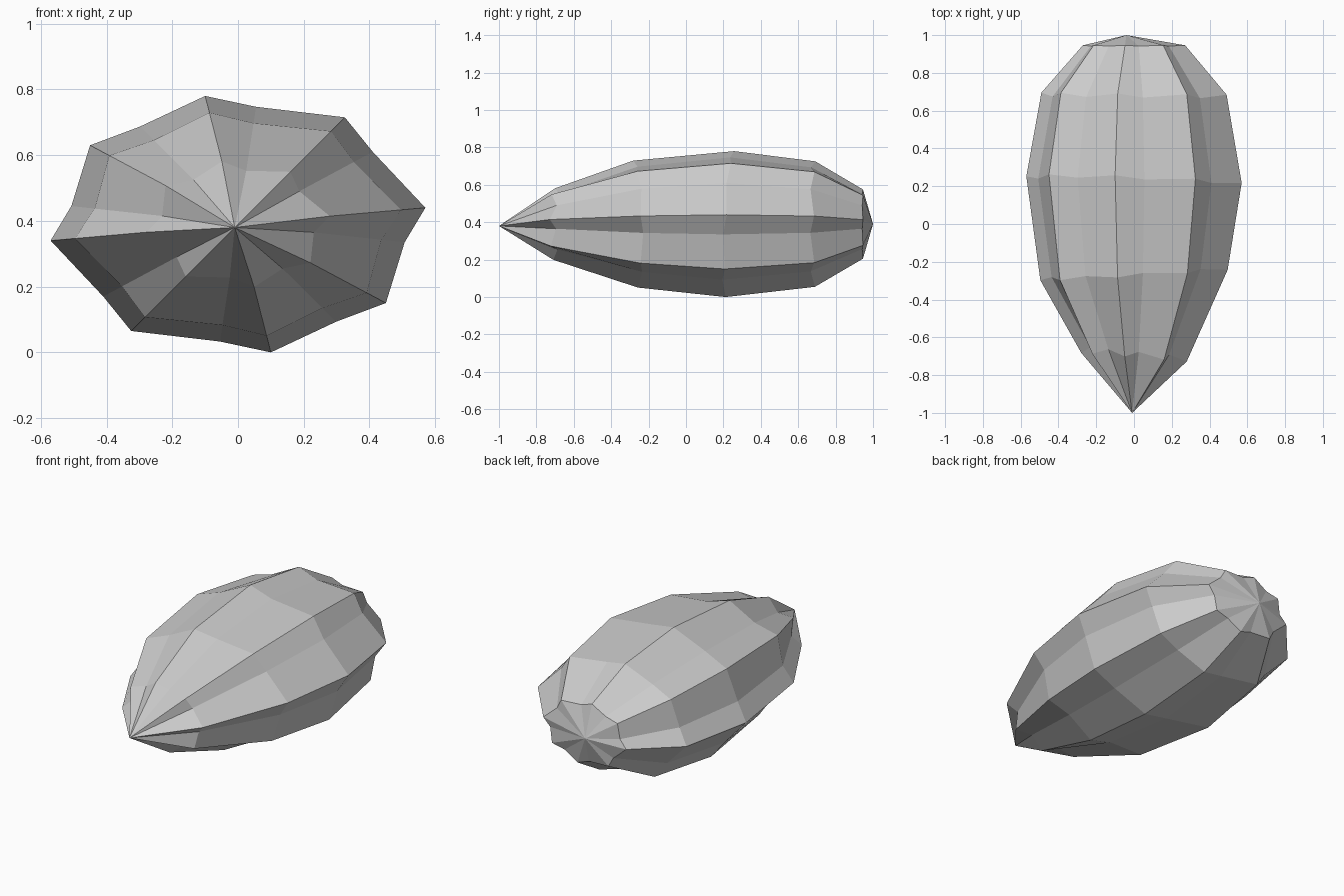
import bpy
import bmesh

cube = bpy.data.objects.get("Cube")
if cube:
    bpy.data.objects.remove(cube, do_unlink=True)

# Flat grey skin
skin = bpy.data.materials.new("pale_grey")
skin.use_nodes = True
grey = (0.6, 0.6, 0.6, 1)
skin.diffuse_color = grey
skin.node_tree.nodes["Principled BSDF"].inputs["Base Color"].default_value = grey

# Half of the fluted cross-section (x, z), ridge and groove alternating
half = [(-.10, .39), (.055, .357), (.325, .325), (.41, .22),
        (.57, .05), (.507, -.055), (.45, -.24), (.298, -.297)]
section = half + [(-x, -z) for x, z in half]
MID = .39

# Rings: ridge y, groove y, ridge scale, groove scale, tilt along x, tilt along z
rings = [(-.705, -.675, .49, .455, -.04, 0),
         (-.27, -.255, .87, .86, .05, -.02),
         (.235, .22, 1, 1, -.035, .05),
         (.69, .67, .86, .85, -.01, 0),
         (.946, .942, .475, .45, 0, 0)]

# Pod body: lofted rings closed by a pointed tip and a blunt end
bm = bmesh.new()
loops = []
for y_ridge, y_groove, s_ridge, s_groove, tilt_x, tilt_z in rings:
    loop = []
    for i, (x, z) in enumerate(section):
        y, s = (y_groove, s_groove) if i % 2 else (y_ridge, s_ridge)
        loop.append(bm.verts.new((x * s, y + tilt_x * x + tilt_z * z, MID + z * s)))
    loops.append(loop)
tip = bm.verts.new((-.01, -1, .38))
end = bm.verts.new((-.04, 1, MID))
count = len(section)
for i in range(count):
    j = (i + 1) % count
    bm.faces.new((tip, loops[0][i], loops[0][j]))
    bm.faces.new((end, loops[-1][j], loops[-1][i]))
    for a, b in zip(loops, loops[1:]):
        bm.faces.new((a[i], b[i], b[j], a[j]))
bmesh.ops.recalc_face_normals(bm, faces=bm.faces)

mesh = bpy.data.meshes.new("ridged_pod")
bm.to_mesh(mesh)
bm.free()
mesh.materials.append(skin)
pod = bpy.data.objects.new("ridged_pod", mesh)
bpy.context.collection.objects.link(pod)
